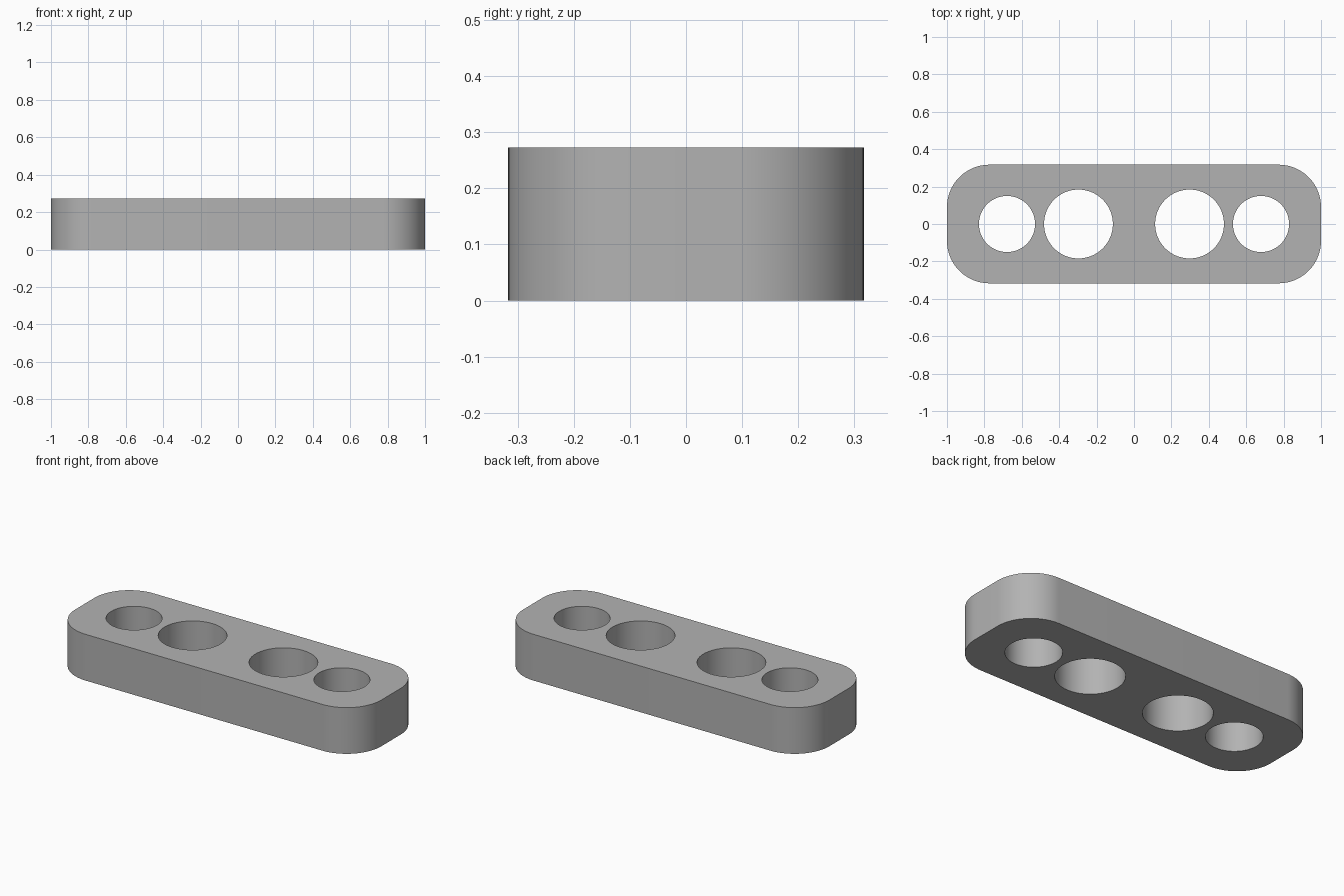
import bpy
import bmesh
from math import cos, sin, pi, radians

cube = bpy.data.objects.get("Cube")
if cube:
    bpy.data.objects.remove(cube, do_unlink=True)

HALF_X, HALF_Y, HEIGHT, CORNER = 1.0, 0.317, 0.273, 0.227
HOLES = [(0.297, 0.184), (0.679, 0.15)]  # distance from centre, radius

# Single grey material
grey = bpy.data.materials.new("plain grey")
grey.use_nodes = True
colour = (0.45, 0.45, 0.45, 1)
grey.diffuse_color = colour
grey.node_tree.nodes["Principled BSDF"].inputs["Base Color"].default_value = colour


def arc(cx, cy, radius, start, sweep, steps):
    return [(cx + radius * cos(start + sweep * i / steps),
             cy + radius * sin(start + sweep * i / steps)) for i in range(steps + 1)]


def prism(name, outline, bottom, top):
    bm = bmesh.new()
    face = bm.faces.new([bm.verts.new((x, y, bottom)) for x, y in outline])
    ext = bmesh.ops.extrude_face_region(bm, geom=[face], use_keep_orig=True)
    verts = [v for v in ext["geom"] if isinstance(v, bmesh.types.BMVert)]
    bmesh.ops.translate(bm, verts=verts, vec=(0, 0, top - bottom))
    bmesh.ops.recalc_face_normals(bm, faces=bm.faces)
    mesh = bpy.data.meshes.new(name)
    bm.to_mesh(mesh)
    bm.free()
    mesh.materials.append(grey)
    obj = bpy.data.objects.new(name, mesh)
    bpy.context.collection.objects.link(obj)
    return obj


# Bar with rounded corners
outline = []
for quarter, (sx, sy) in enumerate([(1, 1), (-1, 1), (-1, -1), (1, -1)]):
    outline += arc(sx * (HALF_X - CORNER), sy * (HALF_Y - CORNER),
                   CORNER, quarter * pi / 2, pi / 2, 24)
bar = prism("bar", outline, 0, HEIGHT)
bpy.context.view_layer.objects.active = bar
bar.select_set(True)

# Four through holes, mirrored about the centre
for side in (-1, 1):
    for offset, radius in HOLES:
        circle = arc(side * offset, 0, radius, 0, 2 * pi, 64)[:-1]
        cutter = prism("hole_cutter", circle, -0.1, HEIGHT + 0.1)
        cutter.hide_render = True
        cut = bar.modifiers.new("hole", "BOOLEAN")
        cut.operation = "DIFFERENCE"
        cut.solver = "EXACT"
        cut.object = cutter
        bpy.ops.object.modifier_apply(modifier=cut.name)
        bpy.data.objects.remove(cutter, do_unlink=True)

bpy.ops.object.shade_smooth_by_angle(angle=radians(30))
